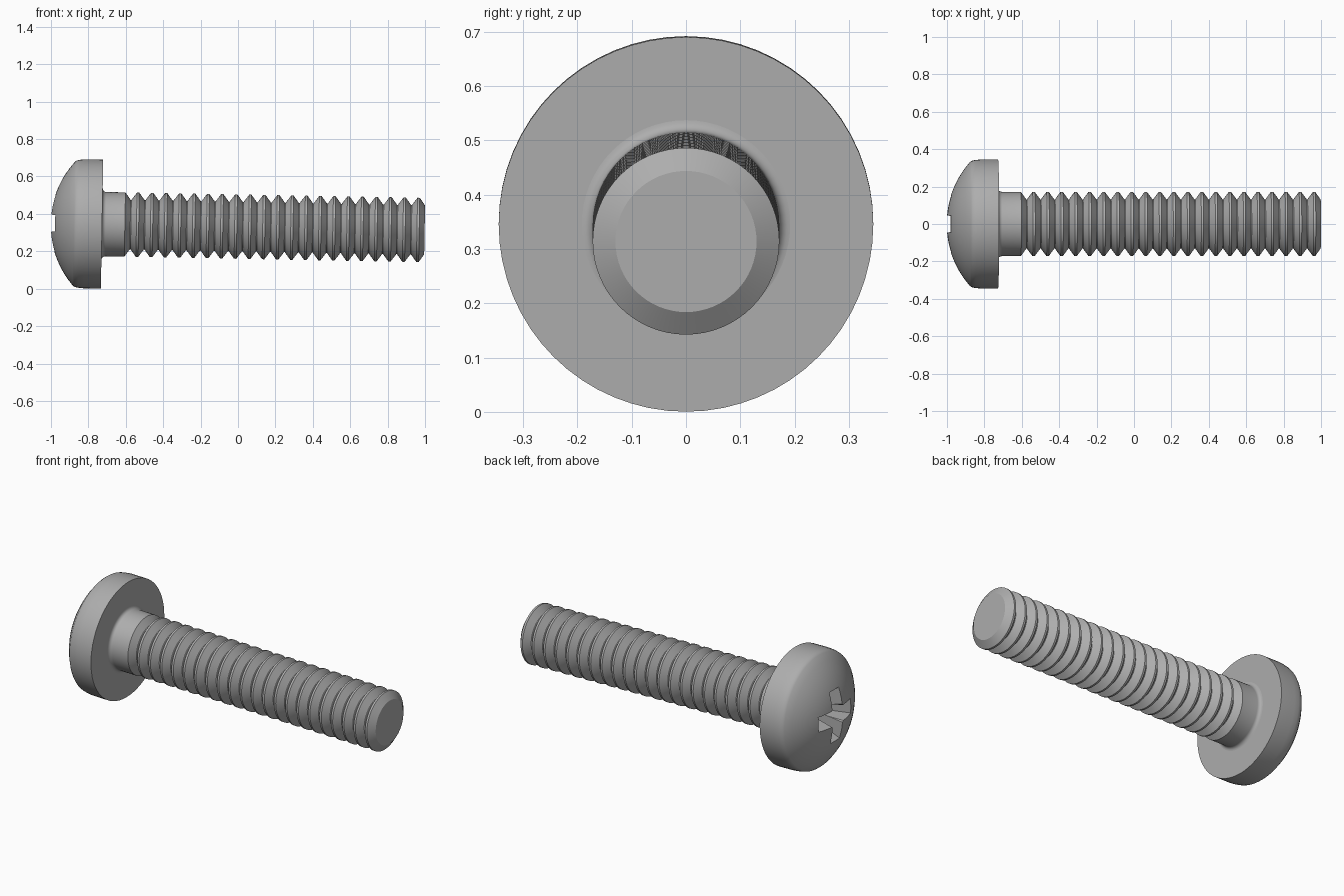
import bpy, bmesh, math
from mathutils import Matrix

cube = bpy.data.objects.get("Cube")
if cube:
    bpy.data.objects.remove(cube, do_unlink=True)

TILT = 0.0183
PLACE = Matrix.Translation((0, 0, 0.332)) @ Matrix.Rotation(TILT, 4, "Y")

steel = bpy.data.materials.new("grey_steel")
steel.use_nodes = True
GREY = (0.42, 0.42, 0.42, 1)
steel.diffuse_color = GREY
steel.node_tree.nodes["Principled BSDF"].inputs["Base Color"].default_value = GREY


def finish(name, bm):
    bmesh.ops.recalc_face_normals(bm, faces=bm.faces)
    mesh = bpy.data.meshes.new(name)
    bm.to_mesh(mesh)
    bm.free()
    mesh.materials.append(steel)
    obj = bpy.data.objects.new(name, mesh)
    bpy.context.collection.objects.link(obj)
    obj.matrix_world = PLACE
    return obj


def lathe(name, profile, steps=64):
    """Revolve (x, radius) points around the x axis; end points have radius 0."""
    bm = bmesh.new()
    verts = [bm.verts.new((x, 0, r)) for x, r in profile]
    edges = [bm.edges.new(pair) for pair in zip(verts, verts[1:])]
    bmesh.ops.spin(bm, geom=verts + edges, cent=(0, 0, 0), axis=(1, 0, 0),
                   angle=math.tau, steps=steps, use_duplicate=False)
    bmesh.ops.remove_doubles(bm, verts=bm.verts, dist=1e-5)
    return finish(name, bm)


def frustum(name, top, bottom, turn):
    """Tapered block along x; top and bottom are (x, half_y, half_z)."""
    bm = bmesh.new()
    bmesh.ops.create_cube(bm, size=2)
    for v in bm.verts:
        x, hy, hz = top if v.co.x < 0 else bottom
        v.co = (x, v.co.y * hy, v.co.z * hz)
    bm.transform(Matrix.Rotation(turn, 4, "X"))
    return finish(name, bm)


def activate(obj):
    bpy.ops.object.select_all(action="DESELECT")
    obj.select_set(True)
    bpy.context.view_layer.objects.active = obj


# Domed head with softened shoulder and flat underside
R, APEX = 0.5, -1.003
dome = [(APEX + R - math.sqrt(R * R - r * r), r)
        for r in (0.33 * i / 10 for i in range(11))]
rim = [(-0.868, 0.338), (-0.85, 0.342), (-0.82, 0.345), (-0.727, 0.345), (-0.727, 0)]
head = lathe("head", dome + rim)

# Cross recess: two tapered slots and a diagonal centre socket
arm = ((-1.03, 0.18, 0.05), (-0.84, 0.075, 0.026))
socket = ((-1.03, 0.078, 0.078), (-0.83, 0.03, 0.03))
cutters = [frustum("slot_cutter", *arm, 0),
           frustum("slot_cutter", *arm, math.pi / 2),
           frustum("socket_cutter", *socket, math.pi / 4)]
activate(head)
for cutter in cutters:
    cutter.hide_render = True
    mod = head.modifiers.new("recess", "BOOLEAN")
    mod.operation, mod.solver, mod.object = "DIFFERENCE", "EXACT", cutter
    bpy.ops.object.modifier_apply(modifier=mod.name)
for cutter in cutters:
    bpy.data.objects.remove(cutter, do_unlink=True)

# Shank with fillet, plain neck, ringed thread and chamfered tip
CREST, ROOT, PITCH, FLAT = 0.172, 0.132, 0.075, 0.006
FILLET = 0.02
shank = [(-0.74, 0), (-0.74, CREST + FILLET)]
for i in range(6):
    a = math.pi / 2 * i / 5
    shank.append((-0.727 + FILLET * (1 - math.cos(a)),
                  CREST + FILLET * (1 - math.sin(a))))
shank.append((-0.605, CREST))
for i in range(21):
    x = -0.537 + PITCH * i
    shank += [(x - PITCH / 2 - 0.002, ROOT), (x - PITCH / 2 + 0.002, ROOT),
              (x - FLAT, CREST), (x + FLAT, CREST)]
shank += [(0.998, 0.13), (0.998, 0)]
screw_shank = lathe("threaded_shank", shank)

for obj in (head, screw_shank):
    activate(obj)
    bpy.ops.object.shade_smooth_by_angle(angle=math.radians(25))
